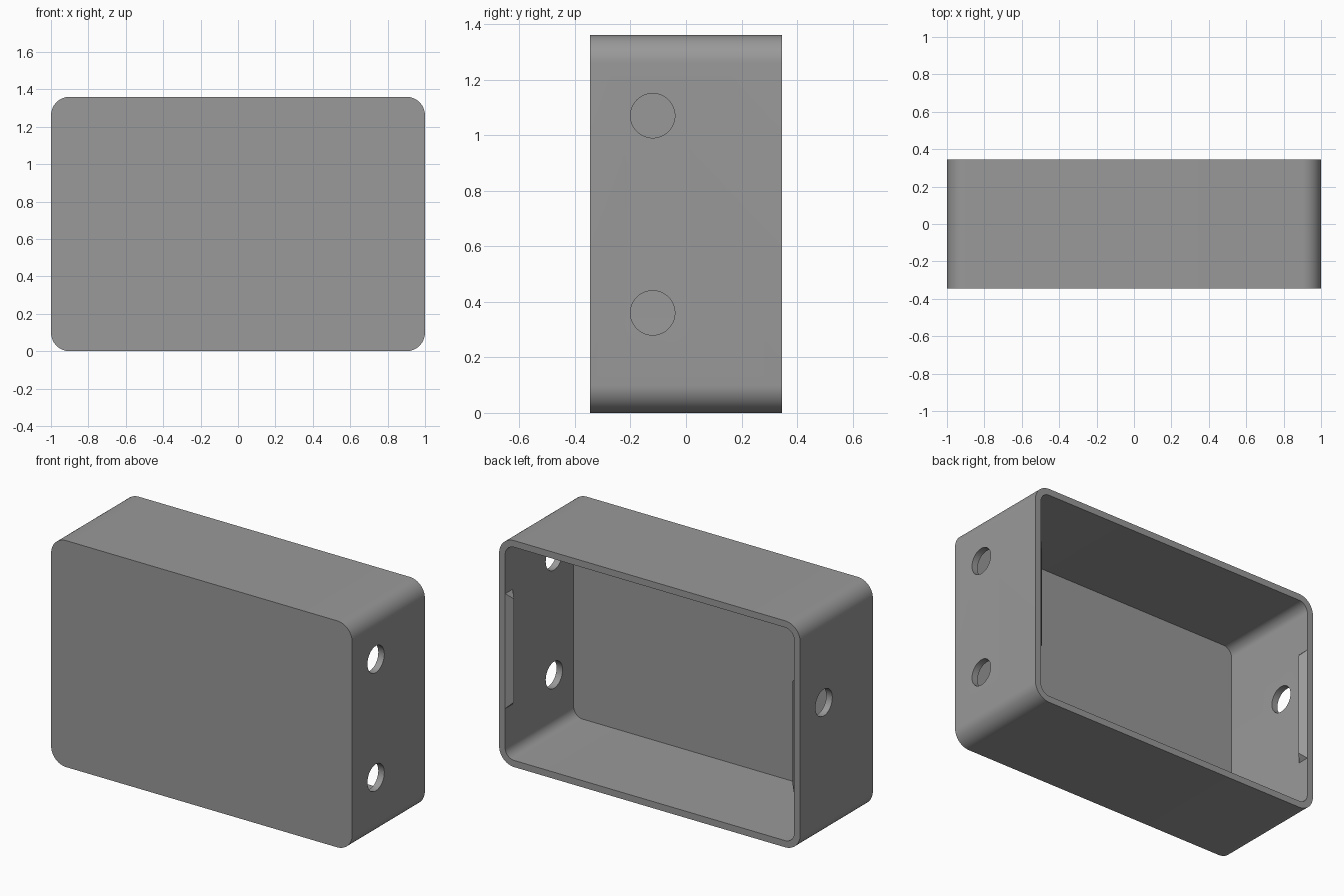
import bpy, bmesh, math

if "Cube" in bpy.data.objects:
    bpy.data.objects.remove(bpy.data.objects["Cube"])

W, D, H, T = 1.0, 0.345, 1.36, 0.04   # half width, half depth, height, wall

grey = bpy.data.materials.new("plain grey")
grey.diffuse_color = (0.32, 0.32, 0.32, 1)
grey.use_nodes = True
grey.node_tree.nodes["Principled BSDF"].inputs["Base Color"].default_value = grey.diffuse_color


def finish(name, bm):
    bmesh.ops.recalc_face_normals(bm, faces=bm.faces)
    me = bpy.data.meshes.new(name)
    bm.to_mesh(me)
    bm.free()
    me.materials.append(grey)
    ob = bpy.data.objects.new(name, me)
    bpy.context.collection.objects.link(ob)
    return ob


def ring(bm, inset, y, radius, seg=14):
    """Rounded rectangle outline in the xz plane."""
    cx, cz = W - inset - radius, H / 2 - inset - radius
    verts = []
    for k, (sx, sz) in enumerate([(1, 1), (-1, 1), (-1, -1), (1, -1)]):
        for i in range(seg + 1):
            a = math.pi / 2 * (k + i / seg)
            verts.append(bm.verts.new((sx * cx + radius * math.cos(a), y,
                                       H / 2 + sz * cz + radius * math.sin(a))))
    return verts


# Box shell: closed front, outer wall, back rim, inner wall, inner floor
bm = bmesh.new()
rings = [ring(bm, 0, -D, 0.1), ring(bm, 0, D, 0.1),
         ring(bm, T, D, 0.06), ring(bm, T, -D + T, 0.06)]
n = len(rings[0])
for a, b in zip(rings, rings[1:]):
    for i in range(n):
        j = (i + 1) % n
        bm.faces.new((a[i], a[j], b[j], b[i]))
bm.faces.new(rings[0])
bm.faces.new(rings[-1])
box = finish("box_shell", bm)

# Cable holes: two on the right wall, one on the left
cutters = []
for x, y, z in [(1, -0.12, 1.07), (1, -0.12, 0.36), (-1, 0.12, 0.81)]:
    bpy.ops.mesh.primitive_cylinder_add(vertices=48, radius=0.08, depth=0.3,
                                        location=(x, y, z),
                                        rotation=(0, math.pi / 2, 0))
    cut = bpy.context.object
    cut.name = "hole_cutter"
    cut.data.materials.append(grey)
    cutters.append(cut)
    mod = box.modifiers.new("hole", 'BOOLEAN')
    mod.object = cut
    mod.operation = 'DIFFERENCE'
    mod.solver = 'EXACT'
    bpy.ops.object.select_all(action='DESELECT')
    box.select_set(True)
    bpy.context.view_layer.objects.active = box
    bpy.ops.object.modifier_apply(modifier=mod.name)
for cut in cutters:
    bpy.data.objects.remove(cut, do_unlink=True)
bpy.ops.object.shade_smooth_by_angle(angle=math.radians(30))

# Snap ridges: tapered wedges inside both side walls, next to the rim
for side, name in [(1, "right_snap_ridge"), (-1, "left_snap_ridge")]:
    bm = bmesh.new()
    xw, xa = side * (W - T), side * (W - T - 0.035)
    lo, hi = [[bm.verts.new(p) for p in ((xw, D, z), (xa, D - 0.035, z + dz),
                                         (xw, D - 0.07, z))]
              for z, dz in ((0.335, 0.035), (1.025, -0.035))]
    bm.faces.new(lo)
    bm.faces.new(hi)
    for i in range(3):
        j = (i + 1) % 3
        bm.faces.new((lo[i], lo[j], hi[j], hi[i]))
    finish(name, bm)
